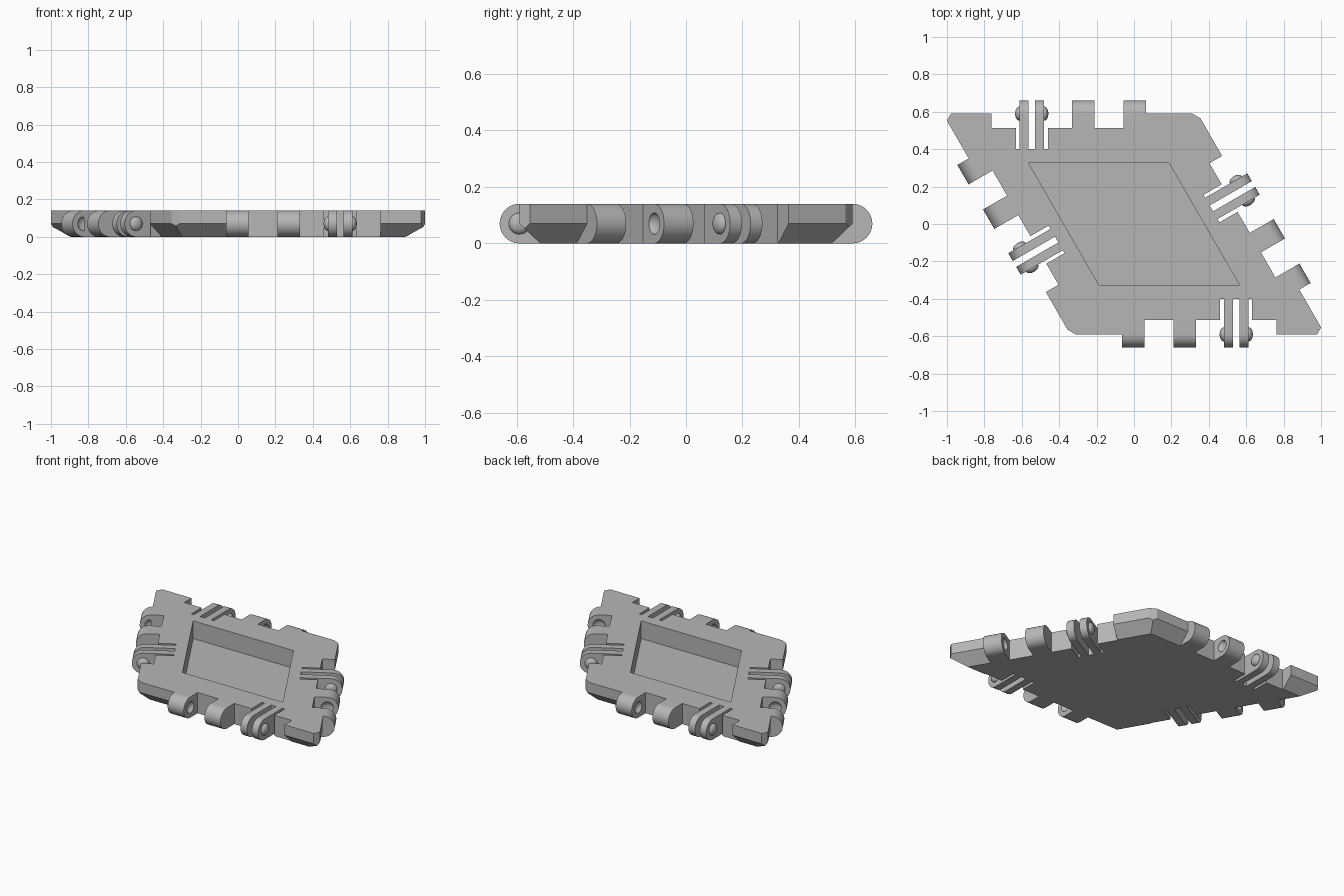
import bpy, bmesh, math
from mathutils import Matrix, Vector

if "Cube" in bpy.data.objects:
    bpy.data.objects.remove(bpy.data.objects["Cube"])

HALF = 0.59            # half height of the rhombus, also the hinge axis offset
THICK = 0.14
R = THICK / 2          # hinge radius
RECESS = 0.078         # depth of the hinge recess
SLOT = 0.19            # depth of the finger slots
SIN = math.sin(math.radians(60))

grey = bpy.data.materials.new("plain grey")
grey.use_nodes = True
grey.diffuse_color = (0.47, 0.47, 0.47, 1)
grey.node_tree.nodes["Principled BSDF"].inputs["Base Color"].default_value = grey.diffuse_color


def make_object(name, bm, matrix=Matrix()):
    bmesh.ops.recalc_face_normals(bm, faces=bm.faces)
    bm.transform(matrix)
    mesh = bpy.data.meshes.new(name)
    bm.to_mesh(mesh)
    bm.free()
    mesh.materials.append(grey)
    obj = bpy.data.objects.new(name, mesh)
    bpy.context.collection.objects.link(obj)
    return obj


def prism(points, direction):
    bm = bmesh.new()
    face = bm.faces.new([bm.verts.new(p) for p in points])
    ext = bmesh.ops.extrude_face_region(bm, geom=[face])
    moved = [g for g in ext["geom"] if isinstance(g, bmesh.types.BMVert)]
    bmesh.ops.translate(bm, verts=moved, vec=direction)
    return bm


def ellipsoid(center):
    bm = bmesh.new()
    bmesh.ops.create_uvsphere(bm, u_segments=24, v_segments=16, radius=0.038)
    bm.transform(Matrix.Translation(center) @ Matrix.Diagonal((0.6, 1, 1, 1)))
    return bm


def cut(target, cutter):
    cutter.hide_render = True
    mod = target.modifiers.new("cut", "BOOLEAN")
    mod.operation, mod.solver, mod.object = "DIFFERENCE", "EXACT", cutter
    bpy.context.view_layer.objects.active = target
    bpy.ops.object.modifier_apply(modifier=mod.name)
    bpy.data.objects.remove(cutter)


def smooth(obj):
    bpy.ops.object.select_all(action="DESELECT")
    obj.select_set(True)
    bpy.context.view_layer.objects.active = obj
    bpy.ops.object.shade_smooth_by_angle(angle=math.radians(30))


def rhombus(half, z):
    side, lean = half / SIN, half / (2 * SIN)
    return [Vector(p) for p in ((-side + lean, -half, z), (side + lean, -half, z),
                                (side - lean, half, z), (-side - lean, half, z))]


def hinge_lobe(t0, t1, root):
    # Block with a fully rounded outer end, running along the hinge axis
    arc = [math.pi * i / 24 for i in range(25)]
    pts = [(t0, root, 0), (t0, root, THICK)]
    pts += [(t0, -R * math.sin(a), R + R * math.cos(a)) for a in arc]
    return prism(pts, (t1 - t0, 0, 0))


# Tile body: straight upper wall, chamfered lower half
bm = bmesh.new()
rings = [[bm.verts.new(p) for p in rhombus(h, z)]
         for h, z in ((HALF - 0.073, 0), (HALF, R), (HALF, THICK))]
bm.faces.new(rings[0])
bm.faces.new(rings[-1])
for low, high in zip(rings, rings[1:]):
    for i in range(4):
        j = (i + 1) % 4
        bm.faces.new((low[i], low[j], high[j], high[i]))

# Blunt the four corners with vertical planes
for angle, dist in ((-30, 1.143), (150, 1.143), (60, 0.667), (240, 0.667)):
    a = math.radians(angle)
    out = Vector((math.cos(a), math.sin(a), 0))
    bmesh.ops.bisect_plane(bm, geom=bm.verts[:] + bm.edges[:] + bm.faces[:],
                           plane_co=out * dist, plane_no=out, clear_outer=True)
    bmesh.ops.holes_fill(bm, edges=[e for e in bm.edges if e.is_boundary])
body = make_object("tile_body", bm)

# Rhombic tray in the top
cut(body, make_object("tray_cutter", prism(rhombus(0.325, 0.02), (0, 0, 0.3))))

# Recess outline along one edge, with the deeper bay for the fingers
OUTLINE = ((-0.405, -0.1), (-0.405, RECESS), (0.12, RECESS), (0.12, SLOT),
           (0.29, SLOT), (0.29, RECESS), (0.42, RECESS), (0.42, -0.1))
TABS = (("outer_tab", -0.405, -0.285, -0.285), ("inner_tab", -0.13, -0.01, -0.13))
FINGERS = (("first_finger", 0.14, 0.188, 0.14), ("second_finger", 0.224, 0.272, 0.272))

corners = rhombus(HALF, 0)
for i, edge in enumerate(("front", "right", "back", "left")):
    a, b = corners[i], corners[(i + 1) % 4]
    d = b - a
    place = Matrix.Translation((a + b) / 2) @ Matrix.Rotation(math.atan2(d.y, d.x), 4, "Z")
    cut(body, make_object("recess_cutter",
                          prism([(x, y, -0.1) for x, y in OUTLINE], (0, 0, 0.4)), place))
    # Solid tabs with a socket in the facing sides
    for name, t0, t1, face in TABS:
        tab = make_object(f"{edge}_{name}", hinge_lobe(t0, t1, RECESS), place)
        cut(tab, make_object("socket_cutter", ellipsoid((face, 0, R)), place))
        smooth(tab)
    # Springy fingers with a ball on each outer side
    for name, t0, t1, face in FINGERS:
        smooth(make_object(f"{edge}_{name}", hinge_lobe(t0, t1, SLOT), place))
        smooth(make_object(f"{edge}_{name}_ball", ellipsoid((face, 0, R)), place))
